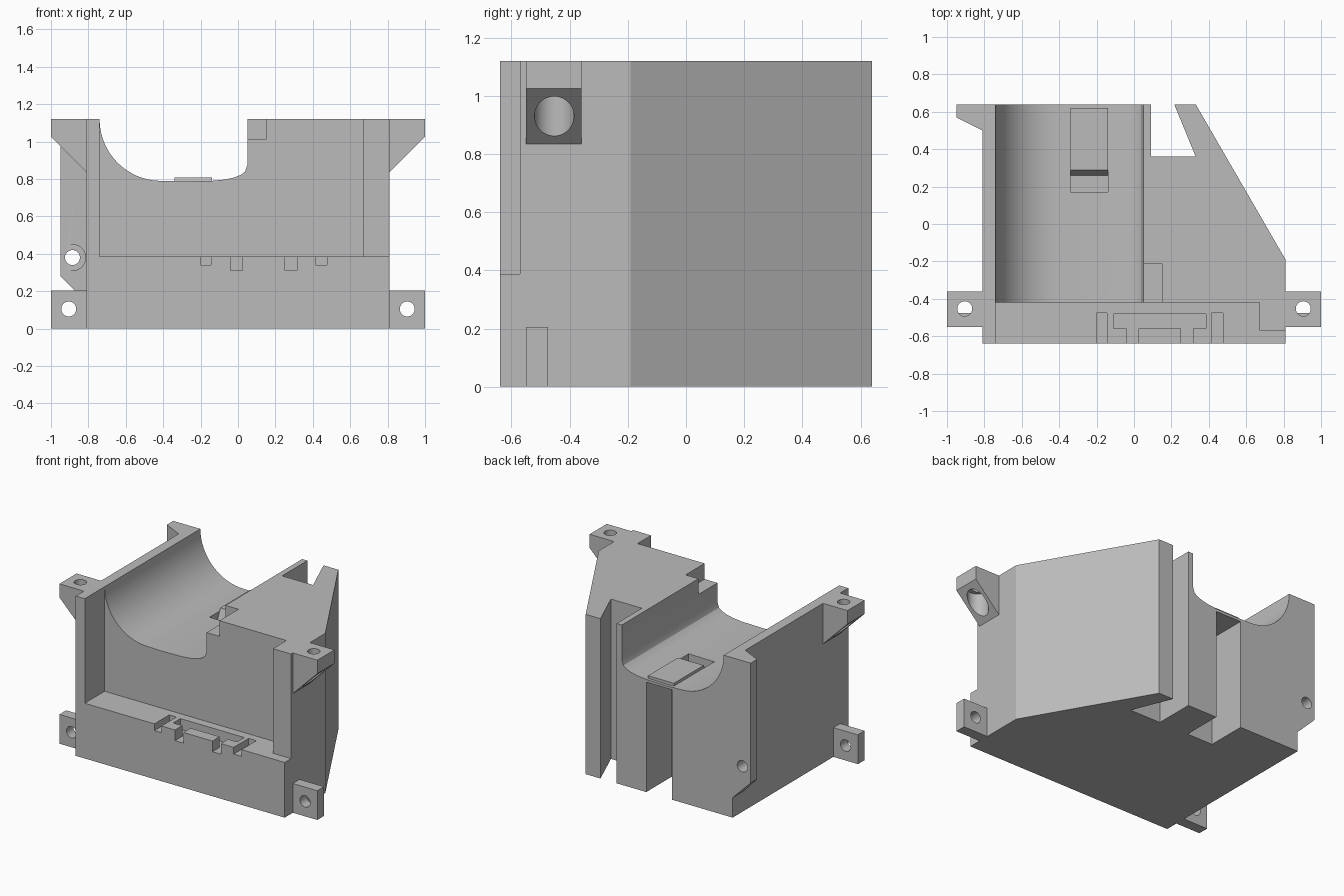
import bpy, bmesh, math
from mathutils import Matrix

if "Cube" in bpy.data.objects:
    bpy.data.objects.remove(bpy.data.objects["Cube"])

grey = bpy.data.materials.new("grey plastic")
grey.diffuse_color = (0.5, 0.5, 0.5, 1)
grey.use_nodes = True
grey.node_tree.nodes["Principled BSDF"].inputs["Base Color"].default_value = grey.diffuse_color


def prism(name, pts, axis, lo, hi):
    """Extrude a 2D outline along an axis: z uses (x,y), y uses (x,z), x uses (y,z)."""
    place = {"z": lambda a, b, t: (a, b, t),
             "y": lambda a, b, t: (a, t, b),
             "x": lambda a, b, t: (t, a, b)}[axis]
    bm = bmesh.new()
    low = [bm.verts.new(place(a, b, lo)) for a, b in pts]
    high = [bm.verts.new(place(a, b, hi)) for a, b in pts]
    n = len(pts)
    bm.faces.new(low)
    bm.faces.new(high)
    for i in range(n):
        j = (i + 1) % n
        bm.faces.new((low[i], low[j], high[j], high[i]))
    bmesh.ops.recalc_face_normals(bm, faces=bm.faces)
    me = bpy.data.meshes.new(name)
    bm.to_mesh(me)
    bm.free()
    me.materials.append(grey)
    ob = bpy.data.objects.new(name, me)
    bpy.context.collection.objects.link(ob)
    return ob


def box(name, x0, x1, y0, y1, z0, z1):
    return prism(name, [(x0, y0), (x1, y0), (x1, y1), (x0, y1)], "z", z0, z1)


def rod(a, b, r, axis, lo, hi):
    pts = [(a + r * math.cos(i * math.tau / 32), b + r * math.sin(i * math.tau / 32))
           for i in range(32)]
    return prism("cutter", pts, axis, lo, hi)


def cut(ob, cutters):
    for c in cutters:
        m = ob.modifiers.new("cut", "BOOLEAN")
        m.operation, m.solver, m.object = "DIFFERENCE", "EXACT", c
        bpy.context.view_layer.objects.active = ob
        bpy.ops.object.modifier_apply(modifier=m.name)
        bpy.data.objects.remove(c)


def smooth(ob):
    bpy.ops.object.select_all(action="DESELECT")
    ob.select_set(True)
    bpy.context.view_layer.objects.active = ob
    bpy.ops.object.shade_smooth_by_angle(angle=math.radians(30))


TOP = 1.12

# Main block with angled right side and slanted rear slot
body = prism("main_block", [(-0.81, -0.64), (0.81, -0.64), (0.81, -0.19), (0.33, 0.64),
                            (0.215, 0.64), (0.33, 0.36), (0.09, 0.36), (0.09, 0.64),
                            (-0.81, 0.64)], "z", 0, TOP)

# Rounded trough profile along y
trough = [(-0.74, 1.3)]
for i in range(21):
    a = math.pi + i * math.pi / 40
    trough.append((-0.41 + 0.33 * math.cos(a), TOP + 0.33 * math.sin(a)))
trough += [(-0.3, 0.787), (-0.14, 0.79), (-0.07, 0.797), (-0.02, 0.808), (0.015, 0.822),
           (0.038, 0.84), (0.05, 0.875), (0.05, 1.3)]

cut(body, [
    # Front recess and the shallow step at its right
    prism("cutter", [(-0.74, -0.8), (0.9, -0.8), (0.9, -0.57), (0.67, -0.57),
                     (0.67, -0.42), (-0.74, -0.42)], "z", 0.387, 1.3),
    prism("cutter", trough, "y", -0.5, 0.8),
    # Corner notch beside the trough
    box("cutter", 0.0, 0.15, -0.5, -0.21, 1.01, 1.3),
    # Vertical rear slot and latch pocket
    box("cutter", -0.34, -0.14, 0.36, 0.8, -0.1, 0.77),
    box("cutter", -0.34, -0.14, 0.17, 0.29, 0.73, 1.0),
    # Ledge grooves
    box("cutter", -0.2, -0.145, -0.8, -0.475, 0.34, 0.5),
    box("cutter", 0.415, 0.475, -0.8, -0.475, 0.34, 0.5),
    prism("cutter", [(-0.04, -0.8), (0.025, -0.8), (0.025, -0.56), (0.25, -0.56),
                     (0.25, -0.8), (0.315, -0.8), (0.315, -0.56), (0.385, -0.56),
                     (0.385, -0.48), (-0.11, -0.48), (-0.11, -0.56), (-0.04, -0.56)],
          "z", 0.312, 0.5),
])
smooth(body)

# Raised latch plate in the trough floor
prism("latch_plate", [(0.26, 0.735), (0.36, 0.775), (0.62, 0.775), (0.62, 0.808),
                      (0.29, 0.808)], "x", -0.34, -0.14)

# Rear left flange with chamfered foot and screw hole
flange = prism("rear_flange", [(-0.81, 0.50), (-0.81, 0.64), (-0.95, 0.64), (-0.95, 0.57)],
               "z", 0.1, TOP)
cut(flange, [
    prism("cutter", [(-1.05, 0.38), (-0.7, 0.03), (-1.05, 0.03)], "y", 0.3, 0.8),
    rod(-0.885, 0.38, 0.07, "y", 0.3, 0.55),
    rod(-0.885, 0.38, 0.04, "y", 0.3, 0.8),
])
smooth(flange)

# Mounting tabs and gusseted ears on both sides
for s, side in ((-1, "left"), (1, "right")):
    tab = box(side + "_lower_tab", s * 0.81, s * 1.0, -0.55, -0.475, 0, 0.205)
    cut(tab, [rod(s * 0.905, 0.105, 0.04, "y", -0.8, -0.3)])
    smooth(tab)
    ear = prism(side + "_upper_ear", [(s * 0.81, TOP), (s * 1.0, TOP), (s * 1.0, 1.025),
                                      (s * 0.81, 0.835)], "y", -0.55, -0.36)
    cut(ear, [rod(s * 0.905, -0.453, 0.068, "z", 0.7, 1.03),
              rod(s * 0.905, -0.453, 0.04, "z", 0.7, 1.3)])
    smooth(ear)
